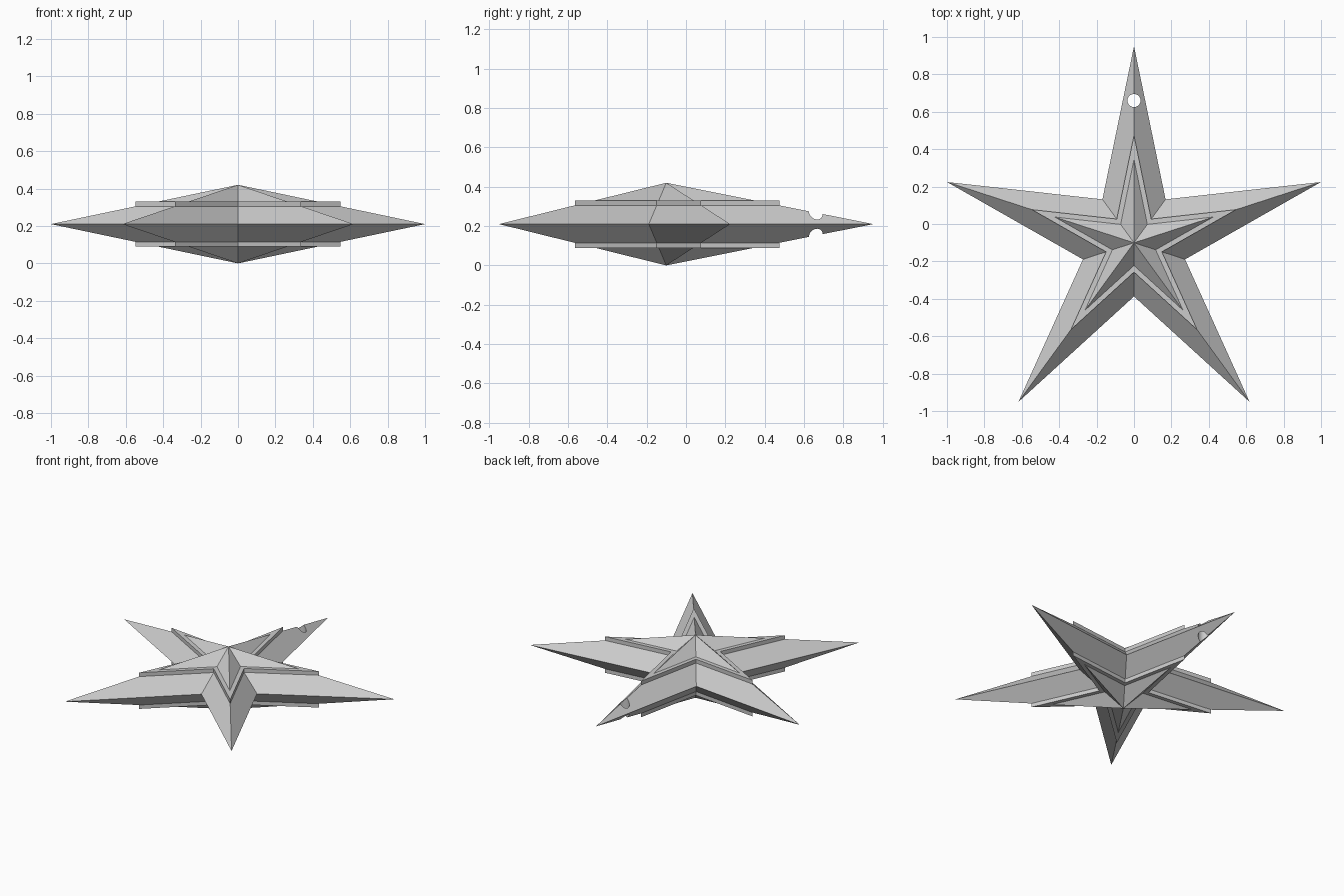
import bpy, bmesh
from math import pi, sin, cos

if "Cube" in bpy.data.objects:
    bpy.data.objects.remove(bpy.data.objects["Cube"], do_unlink=True)

CY, MID = -0.1004, 0.21   # star centre and mid-plane height

grey = bpy.data.materials.new("plain_grey")
grey.use_nodes = True
colour = (0.6, 0.6, 0.6, 1)
grey.diffuse_color = colour
bsdf = next(n for n in grey.node_tree.nodes if n.type == 'BSDF_PRINCIPLED')
bsdf.inputs["Base Color"].default_value = colour


def star_ring(bm, tip, notch, z):
    """Ten vertices of a five-pointed star, first tip towards +y."""
    ring = []
    for i in range(10):
        r = notch if i % 2 else tip
        a = pi / 2 + i * pi / 5
        ring.append(bm.verts.new((r * cos(a), CY + r * sin(a), z)))
    return ring


def finish(name, bm):
    bmesh.ops.recalc_face_normals(bm, faces=bm.faces)
    mesh = bpy.data.meshes.new(name)
    bm.to_mesh(mesh)
    bm.free()
    mesh.materials.append(grey)
    obj = bpy.data.objects.new(name, mesh)
    bpy.context.collection.objects.link(obj)
    return obj


# Faceted star body: outline joined to a peak above and below
bm = bmesh.new()
ring = star_ring(bm, 1.0515, 0.287, MID)
for z in (0, 2 * MID):
    peak = bm.verts.new((0, CY, z))
    for i in range(10):
        bm.faces.new((ring[i], ring[(i + 1) % 10], peak))
body = finish("star_body", bm)

# Hanging hole through the back point
bpy.ops.mesh.primitive_cylinder_add(vertices=32, radius=0.035, depth=1,
                                    location=(0, 0.66, MID))
cutter = bpy.context.object
cutter.name = "hole_cutter"
cutter.hide_render = True
cutter.data.materials.append(grey)
cut = body.modifiers.new("hole", 'BOOLEAN')
cut.operation = 'DIFFERENCE'
cut.solver = 'EXACT'
cut.object = cutter
bpy.ops.object.select_all(action='DESELECT')
body.select_set(True)
bpy.context.view_layer.objects.active = body
bpy.ops.object.modifier_apply(modifier=cut.name)
bpy.data.objects.remove(cutter, do_unlink=True)
bpy.ops.object.shade_smooth_by_angle()

# Flat star slab that forms the raised border on both sides
bm = bmesh.new()
low = star_ring(bm, 0.575, 0.157, MID - 0.121)
high = star_ring(bm, 0.575, 0.157, MID + 0.121)
bm.faces.new(low)
bm.faces.new(high)
for i in range(10):
    j = (i + 1) % 10
    bm.faces.new((low[i], low[j], high[j], high[i]))
finish("raised_star_border", bm)
